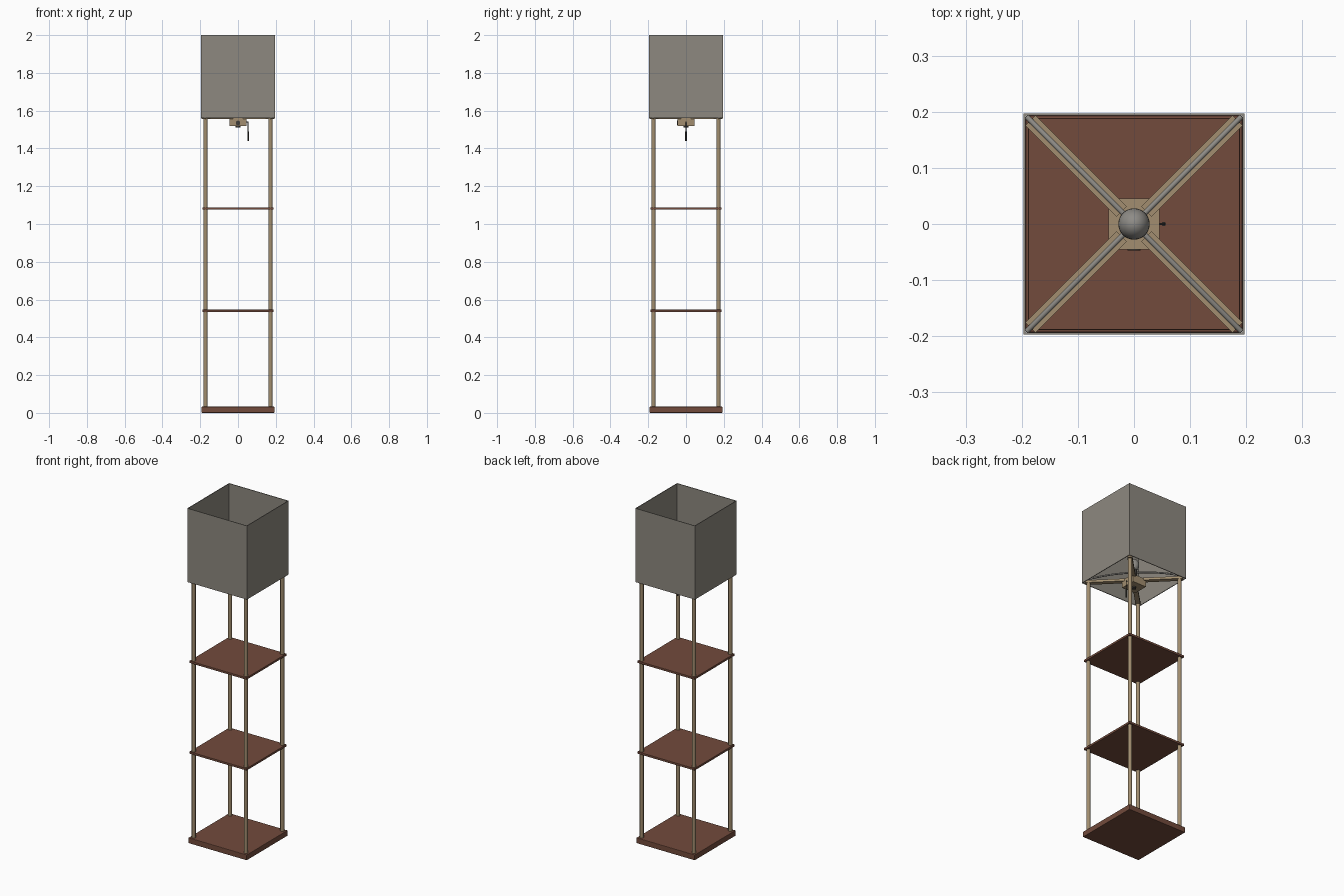
import bpy, math
from mathutils import Vector

if "Cube" in bpy.data.objects:
    bpy.data.objects.remove(bpy.data.objects["Cube"])


def material(name, rgb):
    m = bpy.data.materials.new(name)
    m.diffuse_color = (*rgb, 1)
    m.use_nodes = True
    m.node_tree.nodes["Principled BSDF"].inputs["Base Color"].default_value = m.diffuse_color
    return m


FABRIC = material("grey fabric", (0.27, 0.25, 0.215))
BROWN = material("brown wood", (0.17, 0.07, 0.045))
TAN = material("tan wood", (0.36, 0.27, 0.16))
METAL = material("grey metal", (0.27, 0.26, 0.24))
DARK = material("dark metal", (0.05, 0.045, 0.04))


def finish(name, mat):
    o = bpy.context.object
    o.name = name
    o.data.materials.append(mat)
    return o


def box(name, center, size, mat, angle=0, bevel=0):
    bpy.ops.mesh.primitive_cube_add(size=1, location=center, rotation=(0, 0, angle))
    o = finish(name, mat)
    o.scale = size
    bpy.ops.object.transform_apply(location=False, rotation=False, scale=True)
    if bevel:
        b = o.modifiers.new("bevel", "BEVEL")
        b.width = bevel
        b.segments = 2
    return o


def rod(name, a, b, radius, mat, sides=12):
    a, b = Vector(a), Vector(b)
    d = b - a
    bpy.ops.mesh.primitive_cylinder_add(vertices=sides, radius=radius, depth=d.length,
                                        location=(a + b) / 2)
    o = finish(name, mat)
    o.rotation_euler = d.to_track_quat("Z", "Y").to_euler()
    bpy.ops.object.shade_smooth_by_angle(angle=math.radians(40))
    return o


# Base and shelves
box("base", (0, 0, 0.0165), (0.386, 0.386, 0.033), BROWN, bevel=0.003)
for i, z in enumerate((0.54, 1.082)):
    box(f"shelf_{i + 1}", (0, 0, z), (0.378, 0.378, 0.013), BROWN, bevel=0.002)

# Corner posts, diagonal bars and the wire arms above them
for i in range(4):
    a = math.radians(45 + 90 * i)
    c, s = math.cos(a), math.sin(a)
    p = 0.172 * math.sqrt(2)
    rod(f"post_{i + 1}", (p * c, p * s, 0.03), (p * c, p * s, 1.56), 0.011, TAN)
    box(f"diagonal_bar_{i + 1}", (0.146 * c, 0.146 * s, 1.562), (0.23, 0.026, 0.014), TAN, a)
    curve = bpy.data.curves.new(f"wire_arm_{i + 1}", "CURVE")
    curve.dimensions = "3D"
    curve.bevel_depth = 0.005
    curve.bevel_resolution = 2
    curve.use_fill_caps = True
    path = curve.splines.new("POLY")
    path.points.add(8)
    for k, pt in enumerate(path.points):
        t = k / 8
        r = 0.015 + 0.255 * t
        pt.co = (r * c, r * s, 1.575 + 0.035 * (1 - t * t), 1)
    curve.materials.append(METAL)
    bpy.context.collection.objects.link(bpy.data.objects.new(f"wire_arm_{i + 1}", curve))

# Lamp shade: open square tube with thin walls
H, T, Z0, Z1 = 0.197, 0.004, 1.56, 2.0
verts, faces = [], []
for h, z in ((H, Z0), (H, Z1), (H - T, Z1), (H - T, Z0)):
    verts += [(-h, -h, z), (h, -h, z), (h, h, z), (-h, h, z)]
for ring in range(4):
    n = (ring + 1) % 4
    for k in range(4):
        j = (k + 1) % 4
        faces.append((ring * 4 + k, ring * 4 + j, n * 4 + j, n * 4 + k))
mesh = bpy.data.meshes.new("lamp_shade")
mesh.from_pydata(verts, [], faces)
mesh.materials.append(FABRIC)
bpy.context.collection.objects.link(bpy.data.objects.new("lamp_shade", mesh))

# Switch housing, socket and bulb
box("housing", (0, 0, 1.543), (0.09, 0.09, 0.046), TAN)
rod("lower_nut", (0, 0, 1.512), (0, 0, 1.525), 0.012, DARK)
rod("switch_collar", (0, -0.047, 1.535), (0, -0.04, 1.535), 0.012, DARK)
rod("socket", (0, 0, 1.56), (0, 0, 1.625), 0.016, DARK, 20)
bpy.ops.mesh.primitive_uv_sphere_add(segments=24, ring_count=14, radius=0.028,
                                     location=(0, 0, 1.655))
finish("bulb", METAL).scale.z = 1.25
bpy.ops.object.shade_smooth()

# Pull chain
rod("chain_arm", (0.02, 0, 1.54), (0.055, 0, 1.54), 0.002, DARK, 8)
rod("pull_chain", (0.053, 0, 1.54), (0.053, 0, 1.48), 0.0015, DARK, 8)
rod("chain_pull", (0.053, 0, 1.49), (0.053, 0, 1.44), 0.004, DARK, 8)
